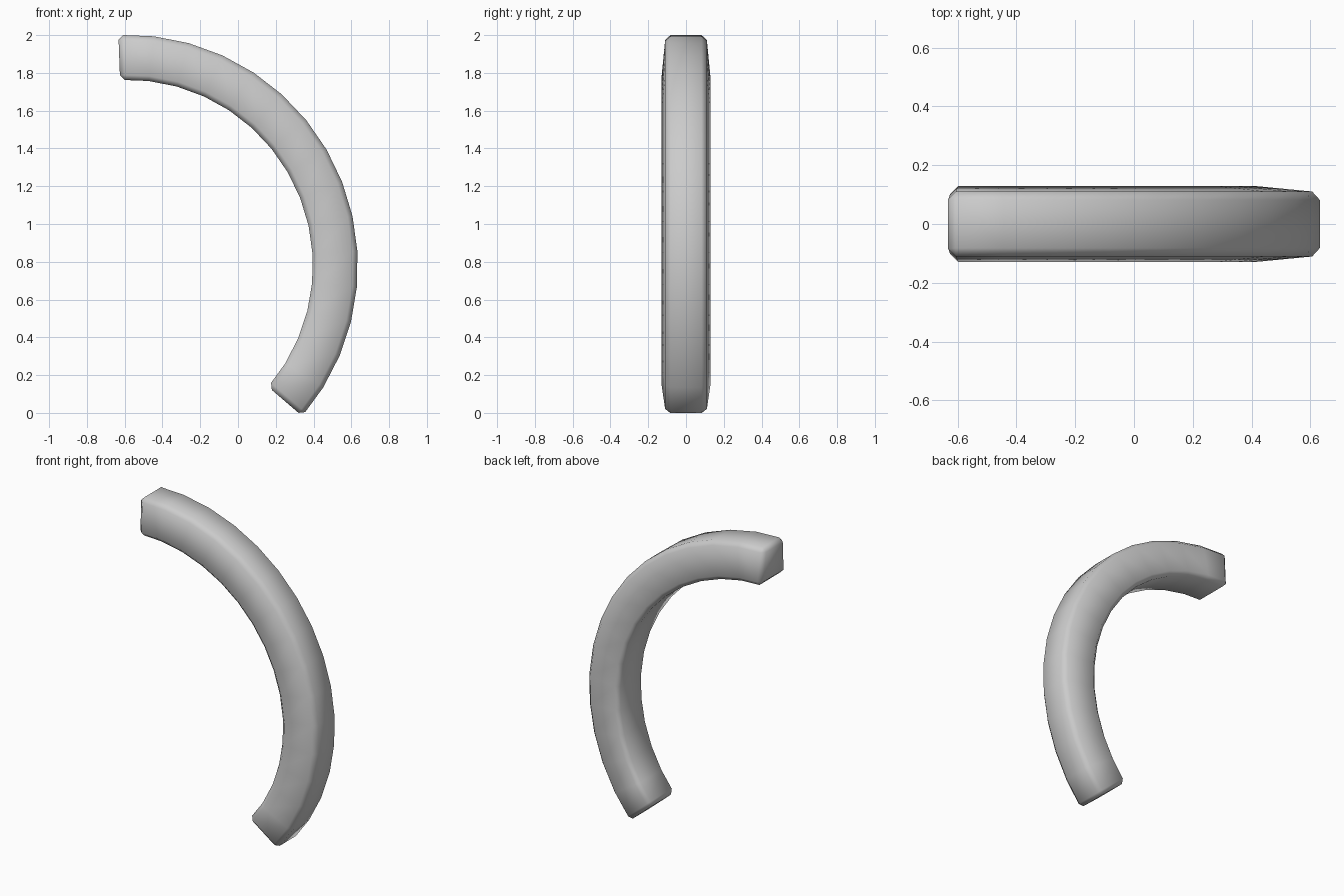
import bpy, bmesh, math

if "Cube" in bpy.data.objects:
    bpy.data.objects.remove(bpy.data.objects["Cube"])

# Arc layout in the XZ plane, and a tapered section (radius, half width)
CX, CZ = -0.592, 0.778
START, END, STEPS = -40.6, 92.1, 15
R_IN, R_OUT = 0.985, 1.223
SECTION = [(R_IN, -0.131), (R_OUT, -0.108), (R_OUT, 0.108), (R_IN, 0.131)]

# Curved bar: sweep the section around the arc
bm = bmesh.new()
rings = []
for i in range(STEPS + 1):
    a = math.radians(START + (END - START) * i / STEPS)
    rings.append([bm.verts.new((CX + r * math.cos(a), y, CZ + r * math.sin(a)))
                  for r, y in SECTION])
for a, b in zip(rings, rings[1:]):
    for k in range(4):
        n = (k + 1) % 4
        bm.faces.new((a[k], a[n], b[n], b[k]))
bm.faces.new(rings[0])
bm.faces.new(rings[-1][::-1])
bmesh.ops.recalc_face_normals(bm, faces=bm.faces)

# Soften every hard edge with a single chamfer
hard = [e for e in bm.edges if e.calc_face_angle(0) > math.radians(30)]
bmesh.ops.bevel(bm, geom=hard, offset=0.026, segments=1, profile=0.5, affect='EDGES')

# Centre and stand on the floor
xs = [v.co.x for v in bm.verts]
zs = [v.co.z for v in bm.verts]
bmesh.ops.translate(bm, verts=bm.verts, vec=(-(min(xs) + max(xs)) / 2, 0, -min(zs)))
for f in bm.faces:
    f.smooth = True

mesh = bpy.data.meshes.new("curved_bar")
bm.to_mesh(mesh)
bm.free()
bar = bpy.data.objects.new("curved_bar", mesh)
bpy.context.collection.objects.link(bar)
